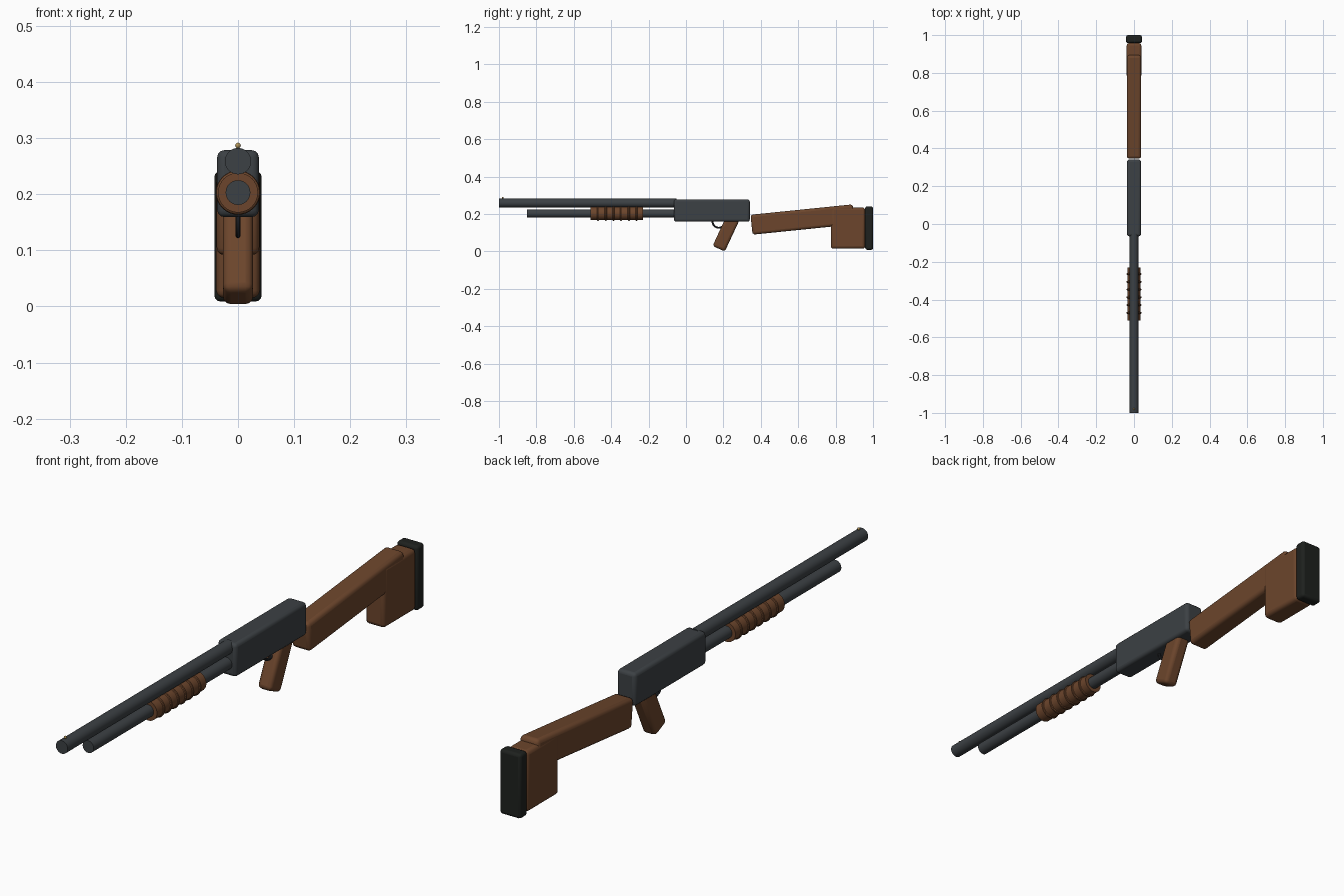
import bpy, math
from math import radians

if "Cube" in bpy.data.objects:
    bpy.data.objects.remove(bpy.data.objects["Cube"])


def material(name, color):
    m = bpy.data.materials.new(name)
    m.diffuse_color = (*color, 1)
    m.use_nodes = True
    m.node_tree.nodes["Principled BSDF"].inputs["Base Color"].default_value = m.diffuse_color
    return m


METAL = material("gunmetal", (0.045, 0.052, 0.058))
DARK = material("dark_steel", (0.022, 0.024, 0.028))
WOOD = material("wood", (0.15, 0.06, 0.025))
RUBBER = material("rubber", (0.013, 0.015, 0.013))
BRASS = material("brass", (0.45, 0.3, 0.1))


def finish(name, mat):
    ob = bpy.context.object
    ob.name = name
    ob.data.materials.append(mat)
    bpy.ops.object.shade_smooth_by_angle(angle=radians(35))
    return ob


def box(name, center, size, mat, bevel=0.012, tilt=0):
    """Rounded box, optionally tilted about x (degrees)."""
    bpy.ops.mesh.primitive_cube_add(size=1, location=center)
    ob = bpy.context.object
    ob.scale = size
    bpy.ops.object.transform_apply(location=False, rotation=False, scale=True)
    ob.rotation_euler.x = radians(tilt)
    mod = ob.modifiers.new("round", 'BEVEL')
    mod.width, mod.segments = bevel, 3
    return finish(name, mat)


def tube(name, y0, y1, z, r, mat):
    """Solid cylinder along y."""
    bpy.ops.mesh.primitive_cylinder_add(vertices=32, radius=r, depth=y1 - y0,
                                        location=(0, (y0 + y1) / 2, z),
                                        rotation=(radians(90), 0, 0))
    return finish(name, mat)


def ring(name, center, major, minor, mat, rotation):
    bpy.ops.mesh.primitive_torus_add(location=center, rotation=rotation,
                                     major_radius=major, minor_radius=minor,
                                     major_segments=32, minor_segments=10)
    return finish(name, mat)


# Barrel, magazine tube and front sight bead
tube("barrel", -1.0, -0.05, 0.259, 0.0235, METAL)
tube("magazine_tube", -0.85, -0.05, 0.203, 0.022, METAL)
bpy.ops.mesh.primitive_uv_sphere_add(segments=16, ring_count=8, radius=0.005,
                                     location=(0, -0.98, 0.287))
finish("sight_bead", BRASS)

# Ribbed pump handle
tube("pump_handle", -0.51, -0.23, 0.203, 0.0355, WOOD)
for i in range(6):
    ring(f"pump_rib_{i + 1}", (0, -0.47 + i * 0.041, 0.203), 0.0335, 0.006,
         WOOD, (radians(90), 0, 0))

# Receiver
box("receiver", (0, 0.138, 0.219), (0.074, 0.406, 0.119), METAL)

# Trigger guard and pistol grip
ring("trigger_guard", (0, 0.175, 0.16), 0.033, 0.005, DARK, (0, radians(90), 0))
box("grip", (0, 0.215, 0.101), (0.054, 0.19, 0.072), WOOD, 0.014, 65)

# Stock: tilted comb, butt block and rubber pad
box("stock", (0, 0.624, 0.171), (0.076, 0.55, 0.107), WOOD, 0.014, 5.8)
box("butt_block", (0, 0.866, 0.125), (0.078, 0.184, 0.22), WOOD, 0.014)
box("butt_pad", (0, 0.979, 0.125), (0.084, 0.042, 0.232), RUBBER, 0.01)
